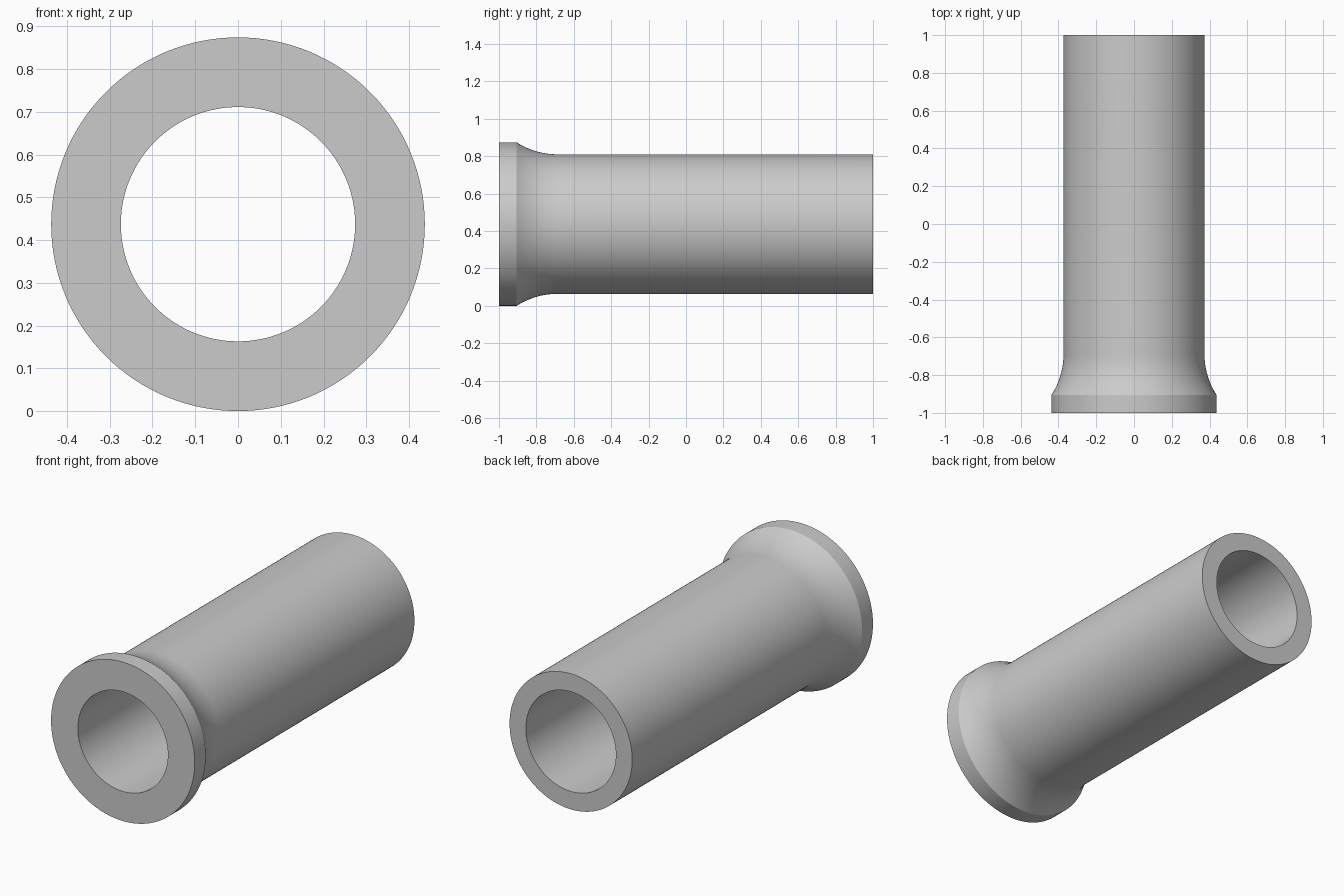
import bpy
import bmesh
from math import asin, cos, sin, pi, radians
from mathutils import Matrix, Vector

cube = bpy.data.objects.get("Cube")
if cube:
    bpy.data.objects.remove(cube)

SEGMENTS = 128
FLANGE_R, TUBE_R, BORE_R = 0.437, 0.373, 0.274
FRONT, BACK, FLANGE_END = -1.0, 1.0, -0.905
FILLET_R = 0.4

# Grey metal
grey = bpy.data.materials.new("grey_metal")
grey.use_nodes = True
colour = (0.6, 0.6, 0.6, 1)
grey.diffuse_color = colour
grey.node_tree.nodes["Principled BSDF"].inputs["Base Color"].default_value = colour

# Concave fillet, tangent to the tube, running up to the flange rim
rise = FLANGE_R - TUBE_R
length = (FILLET_R ** 2 - (FILLET_R - rise) ** 2) ** 0.5
sweep = asin(length / FILLET_R)
fillet = []
for i in range(13):
    a = sweep * (1 - i / 12)
    fillet.append((TUBE_R + FILLET_R * (1 - cos(a)),
                   FLANGE_END + length - FILLET_R * sin(a)))

# Closed wall profile as (radius, y)
profile = [(BORE_R, FRONT), (FLANGE_R, FRONT), *fillet,
           (TUBE_R, BACK), (BORE_R, BACK)]

# Flanged tube: profile revolved about the y axis
bm = bmesh.new()
rings = []
for s in range(SEGMENTS):
    turn = Matrix.Rotation(2 * pi * s / SEGMENTS, 3, 'Y')
    rings.append([bm.verts.new(turn @ Vector((r, y, 0))) for r, y in profile])
count = len(profile)
for s, ring in enumerate(rings):
    following = rings[(s + 1) % SEGMENTS]
    for i in range(count):
        j = (i + 1) % count
        bm.faces.new((ring[i], ring[j], following[j], following[i]))
bmesh.ops.recalc_face_normals(bm, faces=bm.faces)

mesh = bpy.data.meshes.new("flanged_tube")
bm.to_mesh(mesh)
bm.free()
mesh.materials.append(grey)
tube = bpy.data.objects.new("flanged_tube", mesh)
tube.location.z = FLANGE_R
bpy.context.collection.objects.link(tube)

# Smooth walls with sharp rims
bpy.ops.object.select_all(action='DESELECT')
tube.select_set(True)
bpy.context.view_layer.objects.active = tube
bpy.ops.object.shade_smooth_by_angle(angle=radians(25))
